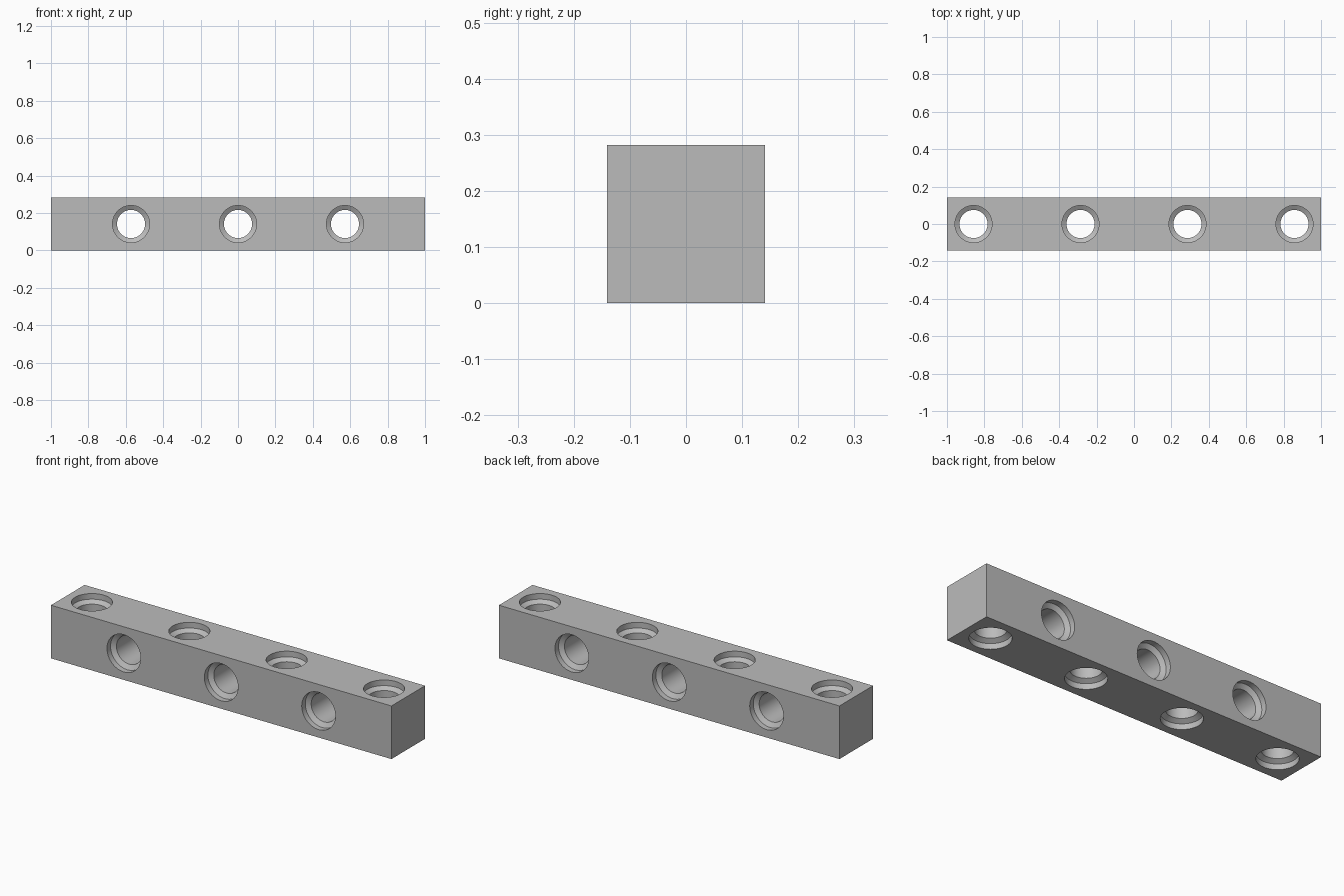
import bpy
import bmesh
from math import radians, pi
from mathutils import Matrix

cube = bpy.data.objects.get("Cube")
if cube:
    bpy.data.objects.remove(cube, do_unlink=True)

WIDTH = 0.282
HALF = WIDTH / 2
PITCH = 0.286
SEGMENTS = 64

grey = bpy.data.materials.new("light grey")
grey.use_nodes = True
colour = (0.5, 0.5, 0.5, 1)
grey.diffuse_color = colour
grey.node_tree.nodes["Principled BSDF"].inputs["Base Color"].default_value = colour


def add_lathe(bm, profile, matrix):
    """Closed solid of revolution from (radius, height) pairs."""
    rings = []
    for radius, height in profile:
        circle = bmesh.ops.create_circle(bm, segments=SEGMENTS, radius=radius,
                                         matrix=matrix @ Matrix.Translation((0, 0, height)))
        rings.append(circle["verts"])
    for low, high in zip(rings, rings[1:]):
        for i in range(SEGMENTS):
            j = (i + 1) % SEGMENTS
            bm.faces.new((low[i], low[j], high[j], high[i]))
    bm.faces.new(rings[0][::-1])
    bm.faces.new(rings[-1])


def make_object(name, bm):
    bmesh.ops.recalc_face_normals(bm, faces=bm.faces)
    mesh = bpy.data.meshes.new(name)
    bm.to_mesh(mesh)
    bm.free()
    mesh.materials.append(grey)
    obj = bpy.data.objects.new(name, mesh)
    bpy.context.collection.objects.link(obj)
    return obj


# Square bar
bm = bmesh.new()
bmesh.ops.create_cube(bm, size=1, matrix=Matrix.Translation((0, 0, HALF))
                      @ Matrix.Diagonal((2, WIDTH, WIDTH, 1)))
beam = make_object("beam", bm)

# Hole cutter: wide recess, sloped shoulder, narrow bore, mirrored end to end
upper = [(0.075, HALF - 0.045), (0.099, HALF - 0.03), (0.099, HALF + 0.05)]
profile = [(r, -h) for r, h in reversed(upper)] + upper
bm = bmesh.new()
for step in range(-3, 4):
    # Holes alternate between vertical and front-to-back
    turn = 0 if step % 2 else pi / 2
    add_lathe(bm, profile, Matrix.Translation((step * PITCH, 0, HALF))
              @ Matrix.Rotation(turn, 4, "X"))
cutter = make_object("hole_cutter", bm)
cutter.hide_render = True

# Cut the holes, then drop the cutter
cut = beam.modifiers.new("holes", "BOOLEAN")
cut.operation = "DIFFERENCE"
cut.solver = "EXACT"
cut.object = cutter
bpy.context.view_layer.objects.active = beam
beam.select_set(True)
bpy.ops.object.modifier_apply(modifier=cut.name)
bpy.data.objects.remove(cutter, do_unlink=True)

# Smooth bores with crisp rims
bpy.ops.object.shade_smooth_by_angle(angle=radians(25))
